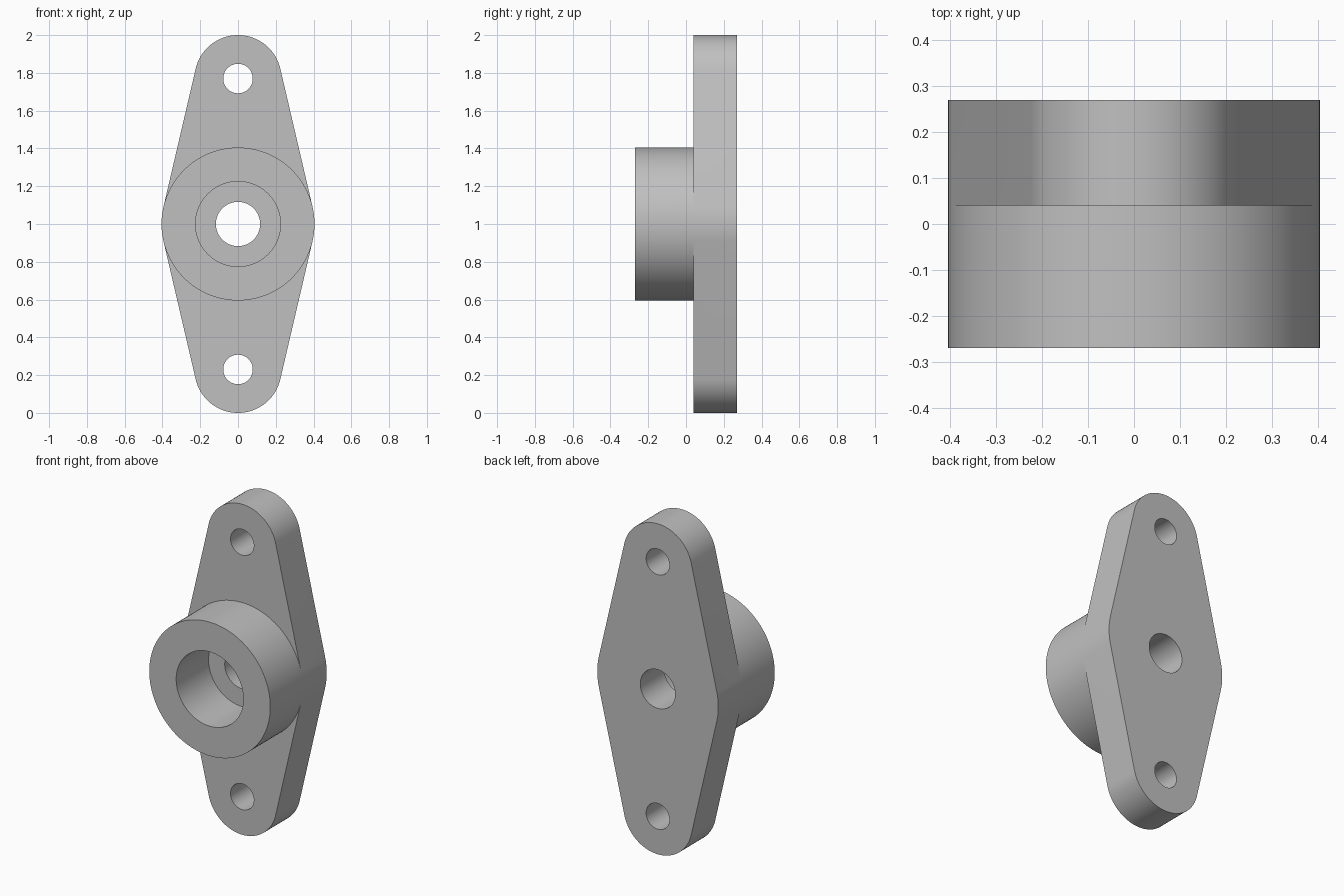
import bpy
import bmesh
import math
from mathutils import Vector

cube = bpy.data.objects.get("Cube")
if cube:
    bpy.data.objects.remove(cube)

# Main dimensions
FRONT, STEP, BACK = -0.27, 0.04, 0.27
HUB_R, END_R, COUNTERBORE_R, BORE_R, BOLT_R = 0.405, 0.23, 0.225, 0.117, 0.078
BOLT_Z = 1 - END_R
TILT = math.asin((HUB_R - END_R) / BOLT_Z)  # where the straight sides meet the arcs
PI = math.pi


def arc(z, radius, start, end):
    """Points on an arc about (0, z) in the x-z plane, both ends included."""
    n = max(2, math.ceil(abs(end - start) / math.radians(3)))
    angles = [start + (end - start) * i / n for i in range(n + 1)]
    return [(radius * math.cos(a), z + radius * math.sin(a)) for a in angles]


def circle(z, radius):
    return arc(z, radius, 0, 2 * PI)[:-1]


def loop_edges(bm, loop, y):
    verts = [bm.verts.new((x, y, z)) for x, z in loop]
    return [bm.edges.new((v, verts[i - 1])) for i, v in enumerate(verts)]


def sheet(bm, loops, y, facing):
    """Flat face bounded by the first loop and pierced by the others."""
    edges = [e for loop in loops for e in loop_edges(bm, loop, y)]
    bmesh.ops.triangle_fill(bm, edges=edges, use_beauty=True,
                            normal=Vector((0, facing, 0)))


def wall(bm, loop, y0, y1):
    """Band of faces joining a loop at two depths."""
    rims = [[bm.verts.new((x, y, z)) for x, z in loop] for y in (y0, y1)]
    for i in range(len(loop)):
        bm.faces.new((rims[0][i - 1], rims[0][i], rims[1][i], rims[1][i - 1]))


# Outlines: hub circle split at the tangent points, flange, and its two wings
hub_top = arc(1, HUB_R, TILT, PI - TILT)
hub_left = arc(1, HUB_R, PI - TILT, PI + TILT)
hub_bottom = arc(1, HUB_R, PI + TILT, 2 * PI - TILT)
hub_right = arc(1, HUB_R, -TILT, TILT)
top_end = arc(1 + BOLT_Z, END_R, TILT, PI - TILT)
bottom_end = arc(1 - BOLT_Z, END_R, PI + TILT, 2 * PI - TILT)

hub = hub_top + hub_left[1:-1] + hub_bottom + hub_right[1:-1]
flange = top_end + hub_left + bottom_end + hub_right
wings = [top_end + hub_top[::-1], bottom_end + hub_bottom[::-1]]
bolts = [circle(1 + BOLT_Z, BOLT_R), circle(1 - BOLT_Z, BOLT_R)]
counterbore, bore = circle(1, COUNTERBORE_R), circle(1, BORE_R)

bm = bmesh.new()

# Flange plate with bolt holes
sheet(bm, [flange, bore] + bolts, BACK, 1)
wall(bm, flange, STEP, BACK)
for wing, bolt in zip(wings, bolts):
    sheet(bm, [wing, bolt], STEP, -1)
    wall(bm, bolt, STEP, BACK)

# Raised hub with stepped bore
sheet(bm, [hub, counterbore], FRONT, -1)
wall(bm, hub, FRONT, STEP)
wall(bm, counterbore, FRONT, STEP)
sheet(bm, [counterbore, bore], STEP, -1)
wall(bm, bore, STEP, BACK)

# Weld everything into one solid
bmesh.ops.remove_doubles(bm, verts=bm.verts, dist=1e-5)
bmesh.ops.recalc_face_normals(bm, faces=bm.faces)
mesh = bpy.data.meshes.new("flanged_hub")
bm.to_mesh(mesh)
bm.free()

# Plain grey metal
grey = bpy.data.materials.new("plain grey")
grey.use_nodes = True
colour = (0.53, 0.53, 0.53, 1)
grey.diffuse_color = colour
grey.node_tree.nodes["Principled BSDF"].inputs["Base Color"].default_value = colour
mesh.materials.append(grey)

part = bpy.data.objects.new("flanged_hub", mesh)
bpy.context.collection.objects.link(part)
bpy.ops.object.select_all(action="DESELECT")
part.select_set(True)
bpy.context.view_layer.objects.active = part
bpy.ops.object.shade_smooth_by_angle(angle=math.radians(30))
